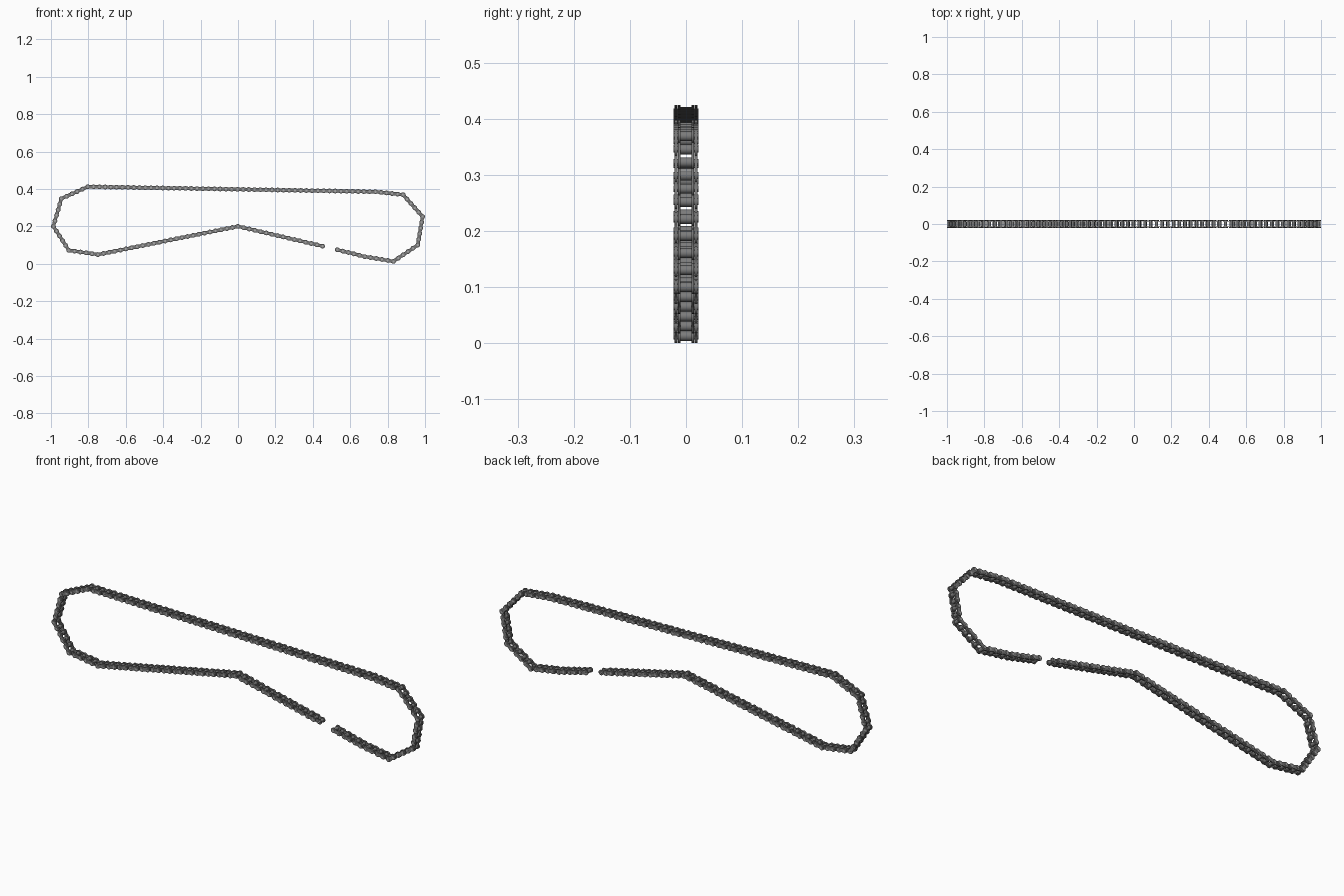
import bpy, bmesh, math
from mathutils import Vector, Matrix

if "Cube" in bpy.data.objects:
    bpy.data.objects.remove(bpy.data.objects["Cube"])

R = 0.0128          # plate lobe radius
# corner joints (x, z) from one open end round to the other, with link counts
PATH = [(0.452, 0.094), (0.0, 0.2), (-0.749, 0.049), (-0.905, 0.072), (-0.987, 0.2),
        (-0.945, 0.348), (-0.803, 0.412), (0.735, 0.385), (0.883, 0.369), (0.987, 0.252),
        (0.961, 0.1), (0.831, 0.0128), (0.678, 0.038), (0.531, 0.075)]
COUNTS = [15, 25, 5, 5, 5, 5, 50, 5, 5, 5, 5, 5, 5]

joints = [Vector((PATH[0][0], 0, PATH[0][1]))]
for (a, b), n in zip(zip(PATH, PATH[1:]), COUNTS):
    for i in range(1, n + 1):
        t = i / n
        joints.append(Vector((a[0] + (b[0] - a[0]) * t, 0, a[1] + (b[1] - a[1]) * t)))


def plate_outline(length):
    # figure-eight outline: two round lobes and a narrow waist
    pts = []
    for cx, start in ((length / 2, -130), (-length / 2, 50)):
        for k in range(11):
            a = math.radians(start + 26 * k)
            pts.append((cx + R * math.cos(a), R * math.sin(a)))
        pts.append((0, R * 0.66 * (1 if cx > 0 else -1)))
    return pts


def add_plate(bm, m, length, y0, y1):
    pts = plate_outline(length)
    rings = [[bm.verts.new(m @ Vector((x, y, z))) for x, z in pts] for y in (y0, y1)]
    n = len(pts)
    bm.faces.new(rings[0])
    bm.faces.new(rings[1][::-1])
    for i in range(n):
        j = (i + 1) % n
        bm.faces.new((rings[0][j], rings[0][i], rings[1][i], rings[1][j]))


def add_tube(bm, c, r_out, r_in, half, n=16):
    # hollow cylinder along y
    prof = [(r_out, -half), (r_out, half), (r_in, half), (r_in, -half)]
    rings = []
    for k in range(n):
        a = math.tau * k / n
        rings.append([bm.verts.new(c + Vector((r * math.cos(a), y, r * math.sin(a)))) for r, y in prof])
    for k in range(n):
        p, q = rings[k], rings[(k + 1) % n]
        for i in range(4):
            j = (i + 1) % 4
            bm.faces.new((p[i], p[j], q[j], q[i]))


def finish(name, bm, colour):
    bmesh.ops.recalc_face_normals(bm, faces=bm.faces)
    me = bpy.data.meshes.new(name)
    bm.to_mesh(me)
    bm.free()
    ob = bpy.data.objects.new(name, me)
    bpy.context.collection.objects.link(ob)
    mat = bpy.data.materials.new(name + "_metal")
    mat.diffuse_color = (*colour, 1)
    mat.use_nodes = True
    mat.node_tree.nodes["Principled BSDF"].inputs["Base Color"].default_value = mat.diffuse_color
    me.materials.append(mat)
    bpy.context.view_layer.objects.active = ob
    ob.select_set(True)
    bpy.ops.object.shade_smooth_by_angle(angle=math.radians(35))
    ob.select_set(False)


# alternating inner and outer link plates
inner, outer = bmesh.new(), bmesh.new()
for i, (a, b) in enumerate(zip(joints, joints[1:])):
    d = b - a
    m = Matrix.Translation((a + b) / 2) @ Matrix.Rotation(-math.atan2(d.z, d.x), 4, 'Y')
    bm, y0, y1 = (inner, 0.0102, 0.0146) if i % 2 == 0 else (outer, 0.0154, 0.0202)
    add_plate(bm, m, d.length, y0, y1)
    add_plate(bm, m, d.length, -y1, -y0)
finish("inner_link_plates", inner, (0.18, 0.18, 0.18))
finish("outer_link_plates", outer, (0.18, 0.18, 0.18))

# rollers and pins at every joint
rollers, pins = bmesh.new(), bmesh.new()
for c in joints:
    add_tube(rollers, c, 0.0088, 0.006, 0.0101)
    add_tube(pins, c, 0.006, 0.0008, 0.0222, 12)
finish("rollers", rollers, (0.2, 0.2, 0.2))
finish("pins", pins, (0.4, 0.4, 0.4))
